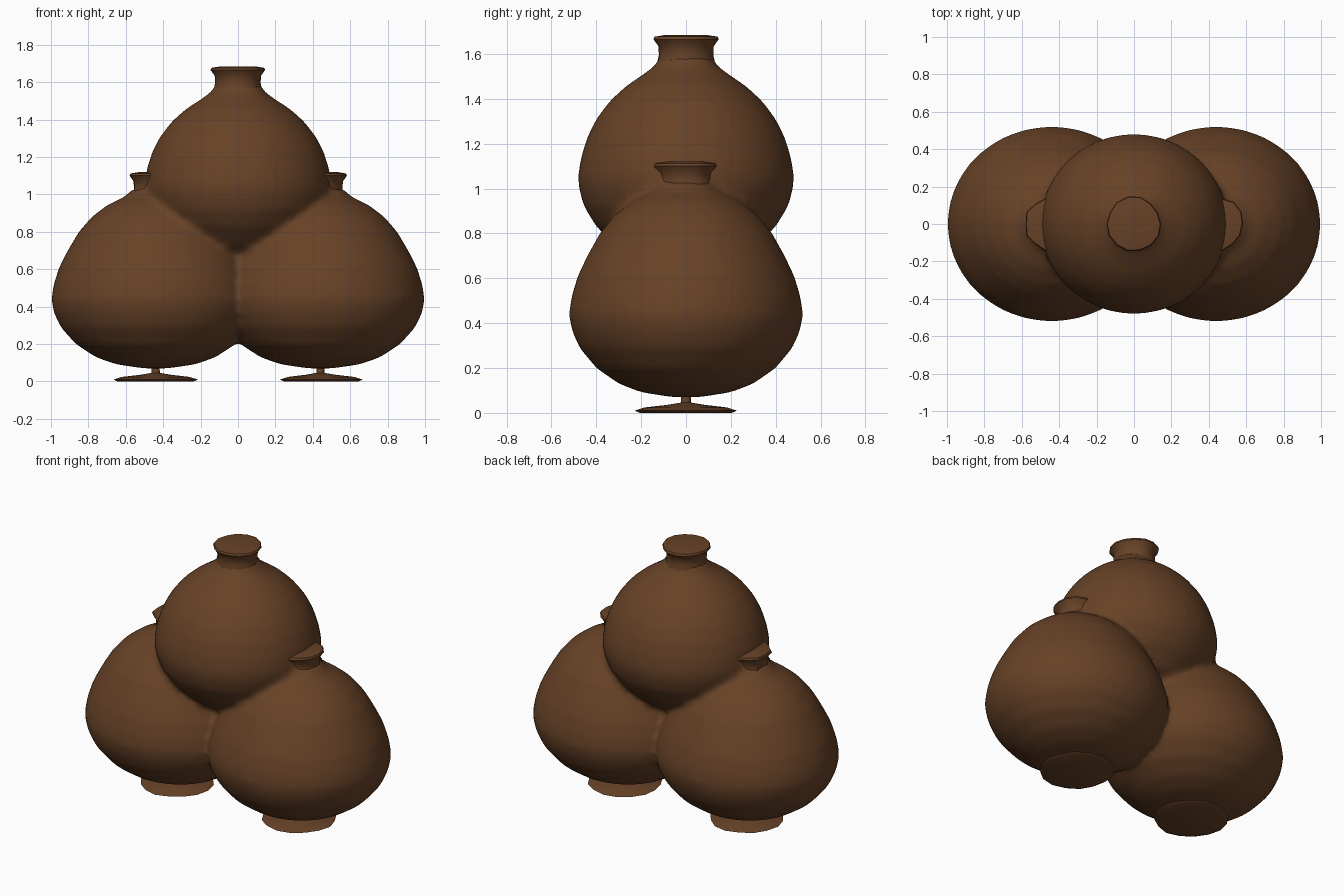
import bpy, bmesh, math, random

random.seed(4)
if "Cube" in bpy.data.objects:
    bpy.data.objects.remove(bpy.data.objects["Cube"])

brown = bpy.data.materials.new("brown_clay")
brown.use_nodes = True
color = (0.135, 0.054, 0.02, 1)
brown.diffuse_color = color
brown.node_tree.nodes["Principled BSDF"].inputs["Base Color"].default_value = color


def lathe(bm, profile, center, stretch=1.0, sides=48, ragged=0.0):
    """Closed turned shape from (radius, height) points, bottom to top."""
    cx, cz = center
    wobble = [1 + random.uniform(-ragged, ragged) for _ in range(sides)]
    rings = []
    for r, z in profile:
        ring = []
        for i in range(sides):
            a = math.tau * i / sides
            w = wobble[i]
            ring.append(bm.verts.new((cx + r * w * stretch * math.cos(a),
                                      r * w * math.sin(a), cz + z)))
        rings.append(ring)
    for low, high in zip(rings, rings[1:]):
        for i in range(sides):
            j = (i + 1) % sides
            bm.faces.new((low[i], low[j], high[j], high[i]))
    bm.faces.new(list(reversed(rings[0])))
    bm.faces.new(rings[-1])


def finish(bm, name):
    mesh = bpy.data.meshes.new(name)
    bm.to_mesh(mesh)
    bm.free()
    mesh.materials.append(brown)
    obj = bpy.data.objects.new(name, mesh)
    bpy.context.collection.objects.link(obj)
    return obj


def shade(obj, angle):
    bpy.ops.object.select_all(action='DESELECT')
    obj.select_set(True)
    bpy.context.view_layer.objects.active = obj
    bpy.ops.object.shade_smooth_by_angle(angle=math.radians(angle))


# Bulb profiles
lower = [(0.06, 0.07), (0.2, 0.092), (0.3, 0.13), (0.4, 0.2), (0.475, 0.29),
         (0.51, 0.37), (0.522, 0.44), (0.51, 0.52), (0.483, 0.61), (0.44, 0.7),
         (0.385, 0.8), (0.32, 0.88), (0.24, 0.945), (0.16, 0.985), (0.115, 1.03)]
upper = [(0.1, 0.64), (0.2, 0.67), (0.3, 0.73), (0.4, 0.83), (0.455, 0.92),
         (0.478, 1.0), (0.481, 1.06), (0.468, 1.14), (0.44, 1.23), (0.4, 1.31),
         (0.34, 1.39), (0.27, 1.455), (0.19, 1.51), (0.135, 1.55), (0.118, 1.59)]

# Three bulbs fused into one softly blended body
bm = bmesh.new()
for side in (-1, 1):
    lathe(bm, lower, (side * 0.44, 0), 1.07)
lathe(bm, upper, (0, 0), 1.04)
body = finish(bm, "fused_bulb_body")
remesh = body.modifiers.new("fuse", 'REMESH')
remesh.mode = 'VOXEL'
remesh.voxel_size = 0.02
remesh.use_smooth_shade = True
soften = body.modifiers.new("soften", 'SMOOTH')
soften.factor = 0.5
soften.iterations = 8

# Flared necks with capped rims
neck = [(0.13, -0.13), (0.121, -0.09), (0.123, -0.05), (0.145, -0.02), (0.14, -0.008), (0.09, 0)]
for name, x, z in (("top_neck", 0, 1.685), ("left_neck", 0.44, 1.12), ("right_neck", -0.44, 1.12)):
    bm = bmesh.new()
    lathe(bm, neck, (x, z), sides=14, ragged=0.04)
    shade(finish(bm, name), 40)

# Thin disc feet on narrow stems
foot = [(0.2, 0), (0.222, 0.01), (0.18, 0.024), (0.08, 0.036), (0.022, 0.046), (0.02, 0.085)]
for name, x in (("left_foot", 0.44), ("right_foot", -0.44)):
    bm = bmesh.new()
    lathe(bm, foot, (x, 0), sides=16, ragged=0.03)
    shade(finish(bm, name), 40)
